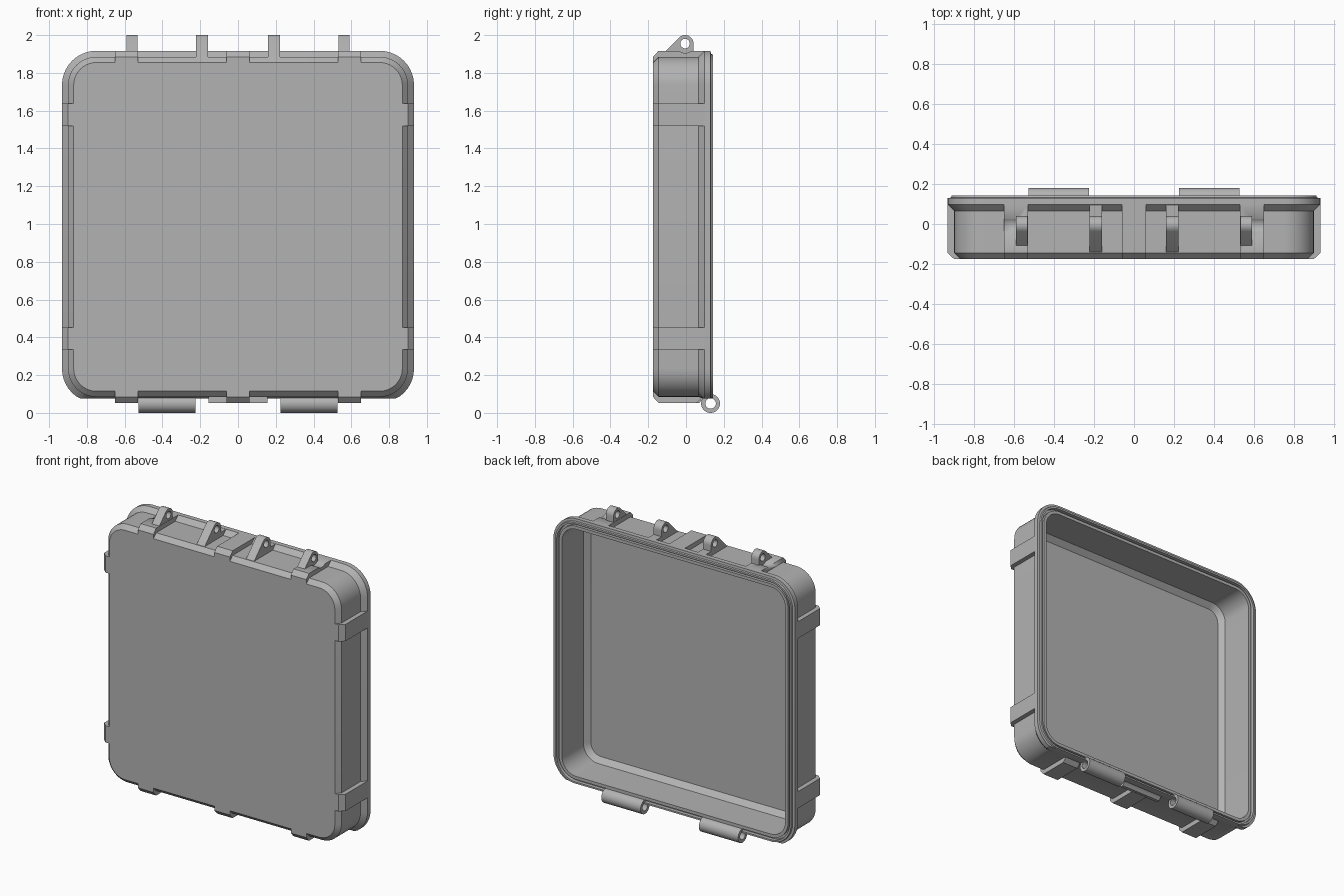
import bpy, bmesh, math
from math import sin, cos, pi

old = bpy.data.objects.get("Cube")
if old:
    bpy.data.objects.remove(old, do_unlink=True)

MID_Z = 0.985       # height of the case centre
LUG_Y, LUG_Z = -0.005, 1.955
HINGE_Y, HINGE_Z = 0.13, 0.05

gray = bpy.data.materials.new("case gray")
gray.use_nodes = True
gray.diffuse_color = (0.45, 0.45, 0.45, 1)
gray.node_tree.nodes["Principled BSDF"].inputs["Base Color"].default_value = (0.45, 0.45, 0.45, 1)


def finish(name, bm, smooth=True):
    bmesh.ops.recalc_face_normals(bm, faces=bm.faces[:])
    mesh = bpy.data.meshes.new(name)
    bm.to_mesh(mesh)
    bm.free()
    mesh.materials.append(gray)
    ob = bpy.data.objects.new(name, mesh)
    bpy.context.collection.objects.link(ob)
    if smooth:
        bpy.ops.object.select_all(action='DESELECT')
        ob.select_set(True)
        bpy.context.view_layer.objects.active = ob
        bpy.ops.object.shade_smooth_by_angle(angle=math.radians(25))
    return ob


def bridge(bm, a, b):
    n = len(a)
    for i in range(n):
        bm.faces.new((a[i], a[(i + 1) % n], b[(i + 1) % n], b[i]))


def prism(name, profile, x0, x1, place):
    """Extrude a 2D profile; place maps (along, u, v) to a position."""
    bm = bmesh.new()
    ends = [[bm.verts.new(place(x, u, v)) for u, v in profile] for x in (x0, x1)]
    bridge(bm, *ends)
    for ring in ends:
        bm.faces.new(ring)
    return finish(name, bm)


def tube(name, x0, x1, cy, cz, r_out, r_in=None, n=32):
    bm = bmesh.new()

    def ring(x, r):
        return [bm.verts.new((x, cy + r * cos(2 * pi * i / n), cz + r * sin(2 * pi * i / n)))
                for i in range(n)]
    a, b = ring(x0, r_out), ring(x1, r_out)
    bridge(bm, a, b)
    if r_in:
        c, d = ring(x0, r_in), ring(x1, r_in)
        bridge(bm, c, d)
        bridge(bm, a, c)
        bridge(bm, b, d)
    else:
        bm.faces.new(a)
        bm.faces.new(b)
    return finish(name, bm)


def cut(ob, cutter):
    mod = ob.modifiers.new("cut", 'BOOLEAN')
    mod.operation = 'DIFFERENCE'
    mod.solver = 'EXACT'
    mod.object = cutter
    bpy.context.view_layer.objects.active = ob
    bpy.ops.object.modifier_move_to_index(modifier=mod.name, index=0)
    bpy.ops.object.modifier_apply(modifier=mod.name)
    bpy.data.objects.remove(cutter, do_unlink=True)


# Shell: rounded square loops from the front face, over the rim, to the inner floor
sections = [
    (0.87, -0.175), (0.90, -0.145), (0.90, 0.065), (0.932, 0.097),
    (0.932, 0.13), (0.915, 0.132), (0.912, 0.143), (0.899, 0.143),
    (0.899, 0.118), (0.884, 0.118), (0.884, 0.138), (0.862, 0.138),
    (0.862, -0.10), (0.828, -0.135),
]


def rounded_square(bm, half, y, steps=10):
    r = half - 0.75
    ring = []
    for q, (sx, sz) in enumerate(((1, 1), (-1, 1), (-1, -1), (1, -1))):
        for i in range(steps + 1):
            a = pi / 2 * (q + i / steps)
            x = sx * 0.75 + r * cos(a)
            z = MID_Z + sz * 0.75 + r * sin(a)
            # rim is trimmed flat along the hinge edge
            ring.append(bm.verts.new((x, y, max(z, 0.075))))
    return ring


bm = bmesh.new()
rings = [rounded_square(bm, h, y) for h, y in sections]
for a, b in zip(rings, rings[1:]):
    bridge(bm, a, b)
bm.faces.new(rings[0])
bm.faces.new(rings[-1])
bmesh.ops.dissolve_degenerate(bm, dist=1e-5, edges=bm.edges[:])
finish("case_shell", bm)

# Ribs crossing the side walls, with a chamfered front corner
rib = [(-0.175, 0.866), (-0.175, 0.90), (-0.145, 0.932), (0.10, 0.932), (0.10, 0.88)]
bottom_rib = [(-0.175, 0.866), (-0.175, 0.90), (-0.145, 0.933),
              (0.055, 0.933), (0.09, 0.90), (0.09, 0.88)]


def on_top(t, y, d):
    return (t, y, MID_Z + d)


def on_bottom(t, y, d):
    return (t, y, MID_Z - d)


def plain(t, y, z):
    return (t, y, z)


for side, s in (("left", 1), ("right", -1)):
    for level, z in (("lower", 0.335), ("upper", 1.52)):
        prism(f"{side}_{level}_rib", rib, z, z + 0.117,
              lambda t, y, d, s=s: (s * d, y, t))

for label, x in (("right", -0.59), ("middle", 0), ("left", 0.59)):
    top = prism(f"top_{label}_rib", rib, x - 0.06, x + 0.06, on_top)
    prism(f"bottom_{label}_rib", bottom_rib, x - 0.06, x + 0.06, on_bottom)
    if x:
        # shallow round relief beside the outer latch lug
        s = math.copysign(1, x)
        cut(top, tube("relief_cutter", s * 0.589, s * 0.66, LUG_Y, LUG_Z, 0.05))

# Latch lugs: sloped front, rounded tip and a pin hole
tip = [(LUG_Y + 0.045 * cos(a), LUG_Z + 0.045 * sin(a))
       for a in (pi * 0.75 * (1 - i / 12) for i in range(13))]
lug = [(-0.154, 1.87)] + tip + [(0.04, 1.916), (0.098, 1.916), (0.098, 1.87)]
for side, s in (("left", 1), ("right", -1)):
    for label, x0, x1 in (("inner", 0.16, 0.222), ("outer", 0.532, 0.59)):
        ob = prism(f"{side}_{label}_latch_lug", lug, s * x0, s * x1, plain)
        cut(ob, tube("pin_cutter", s * (x0 - 0.02), s * (x1 + 0.02), LUG_Y, LUG_Z, 0.025))

# Hinge barrels and the stop tab between them
for side, s in (("left", 1), ("right", -1)):
    tube(f"{side}_hinge_barrel", s * 0.225, s * 0.528, HINGE_Y, HINGE_Z, 0.05, 0.028)
prism("hinge_stop_tab", [(0.05, 0.095), (0.05, 0.053), (0.072, 0.053), (0.082, 0.068), (0.10, 0.08),
                         (0.10, 0.095)], -0.155, 0.155, plain)
